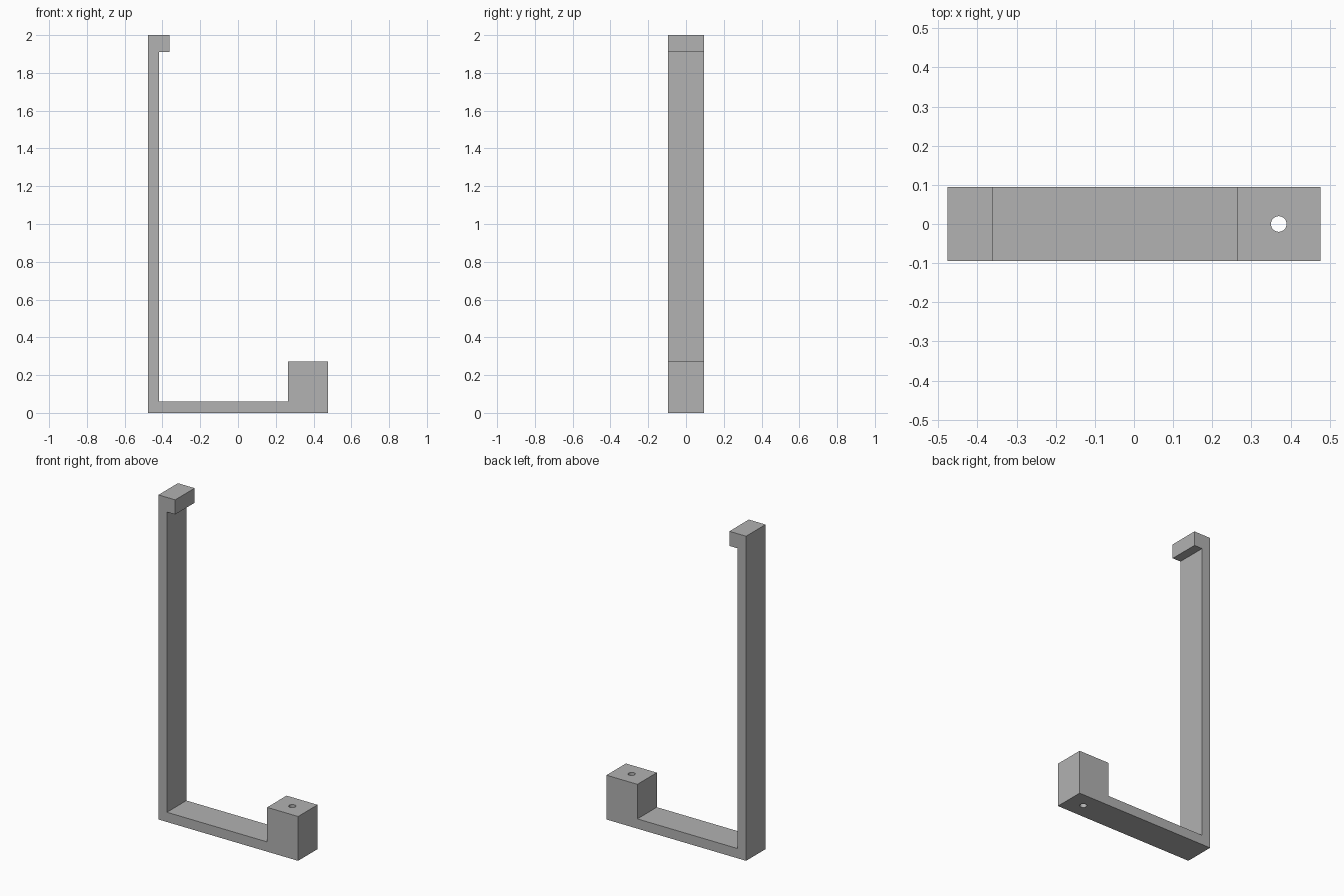
import bpy
import bmesh

cube = bpy.data.objects.get("Cube")
if cube:
    bpy.data.objects.remove(cube, do_unlink=True)

HALF_DEPTH = 0.0945

grey = bpy.data.materials.new("plain grey")
grey.use_nodes = True
colour = (0.445, 0.445, 0.445, 1)
grey.diffuse_color = colour
grey.node_tree.nodes["Principled BSDF"].inputs["Base Color"].default_value = colour


def add_object(name, bm):
    bmesh.ops.recalc_face_normals(bm, faces=bm.faces)
    mesh = bpy.data.meshes.new(name)
    bm.to_mesh(mesh)
    bm.free()
    mesh.materials.append(grey)
    obj = bpy.data.objects.new(name, mesh)
    bpy.context.collection.objects.link(obj)
    return obj


# Bracket: side profile with upright, top lip, base bar and end block
profile = [(-0.476, 0), (0.476, 0), (0.476, 0.273), (0.265, 0.273),
           (0.265, 0.06), (-0.418, 0.06), (-0.418, 1.91), (-0.362, 1.91),
           (-0.362, 2), (-0.476, 2)]
bm = bmesh.new()
side = bm.faces.new([bm.verts.new((x, -HALF_DEPTH, z)) for x, z in profile])
extruded = bmesh.ops.extrude_face_region(bm, geom=[side], use_keep_orig=True)
moved = [v for v in extruded["geom"] if isinstance(v, bmesh.types.BMVert)]
bmesh.ops.translate(bm, verts=moved, vec=(0, 2 * HALF_DEPTH, 0))
bracket = add_object("bracket", bm)

# Screw hole drilled vertically through the end block
bm = bmesh.new()
bmesh.ops.create_cone(bm, cap_ends=True, segments=32, radius1=0.02, radius2=0.02, depth=1)
cutter = add_object("hole_cutter", bm)
cutter.location = (0.37, 0, 0.14)
cutter.hide_render = True
cutter.hide_set(True)

drill = bracket.modifiers.new("screw_hole", "BOOLEAN")
drill.operation = "DIFFERENCE"
drill.solver = "EXACT"
drill.object = cutter

# Smooth the hole wall while keeping the flat faces crisp
bpy.ops.object.select_all(action="DESELECT")
bpy.context.view_layer.objects.active = bracket
bracket.select_set(True)
bpy.ops.object.modifier_apply(modifier=drill.name)
bpy.data.objects.remove(cutter, do_unlink=True)
bpy.ops.object.shade_smooth_by_angle()
